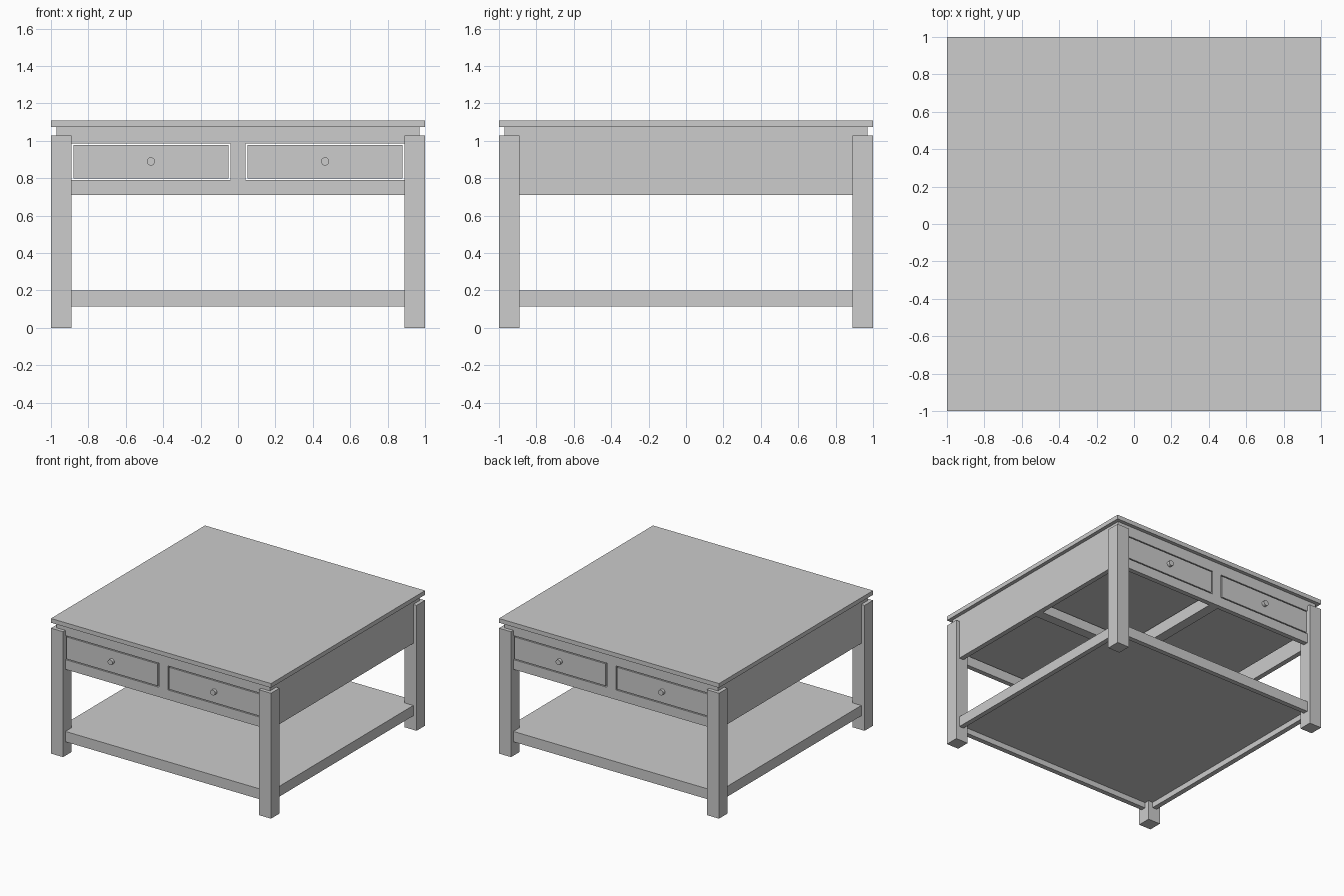
import bpy
import bmesh
import math
from mathutils import Matrix

cube = bpy.data.objects.get("Cube")
if cube:
    bpy.data.objects.remove(cube, do_unlink=True)

# Single painted grey finish
GREY = (0.604, 0.604, 0.604, 1.0)
grey = bpy.data.materials.new("plain_grey")
grey.diffuse_color = GREY
grey.use_nodes = True
grey.node_tree.nodes["Principled BSDF"].inputs["Base Color"].default_value = GREY


def finish(name, bm):
    mesh = bpy.data.meshes.new(name)
    bm.to_mesh(mesh)
    bm.free()
    mesh.materials.append(grey)
    obj = bpy.data.objects.new(name, mesh)
    bpy.context.scene.collection.objects.link(obj)
    return obj


def box(name, x, y, z):
    """Box from (low, high) ranges on each axis."""
    bm = bmesh.new()
    spans = [sorted(r) for r in (x, y, z)]
    size = [b - a for a, b in spans]
    mid = [(a + b) / 2 for a, b in spans]
    bmesh.ops.create_cube(bm, size=1.0, matrix=Matrix.Translation(mid) @ Matrix.Diagonal((*size, 1)))
    return finish(name, bm)


def knob(name, x, y, z, radius, depth):
    bm = bmesh.new()
    turn = Matrix.Translation((x, y, z)) @ Matrix.Rotation(math.pi / 2, 4, 'X')
    bmesh.ops.create_cone(bm, cap_ends=True, segments=24, radius1=radius,
                          radius2=radius, depth=depth, matrix=turn)
    for face in bm.faces:
        face.smooth = len(face.verts) == 4
    for edge in bm.edges:
        edge.smooth = all(len(f.verts) == 4 for f in edge.link_faces)
    return finish(name, bm)


BODY = 0.97      # outer face of the body
INNER = 0.93     # inner face of the side panels and rails
LEG_IN = 0.89    # inner face of the legs
BOTTOM, TOP = 0.71, 1.075
SHELF = (0.115, 0.2)
OPENING = (0.79, 0.987)

# Table top
box("table_top", (-1, 1), (-1, 1), (TOP, 1.11))

SIDES = ((-1, "right"), (1, "left"))
ENDS = ((-1, "front"), (1, "back"))

# Legs
for sx, side in SIDES:
    for sy, end in ENDS:
        box(f"{end}_{side}_leg", (sx * LEG_IN, sx), (sy * LEG_IN, sy), (0, 1.03))

# Solid side panels and side shelf rails
for sx, side in SIDES:
    box(f"{side}_side_panel", (sx * INNER, sx * BODY), (-BODY, BODY), (BOTTOM, TOP))
    box(f"{side}_shelf_rail", (sx * INNER, sx * BODY), (-INNER, INNER), SHELF)

# Drawer frame and shelf rail on front and back
for sy, end in ENDS:
    depth = (sy * INNER, sy * BODY)
    box(f"{end}_upper_rail", (-INNER, INNER), depth, (OPENING[1], TOP))
    box(f"{end}_lower_rail", (-INNER, INNER), depth, (BOTTOM, OPENING[0]))
    box(f"{end}_shelf_rail", (-BODY, BODY), depth, SHELF)

# Inner dividers crossing under the drawers
box("centre_divider", (-0.041, 0.041), (-BODY, BODY), (BOTTOM, TOP))
box("cross_beam", (-INNER, INNER), (-0.04, 0.04), (BOTTOM, OPENING[0]))

# Drawers with knobs, a thin gap all round
for sy, end in ENDS:
    for sx, side in SIDES:
        box(f"{end}_{side}_drawer", (sx * 0.052, sx * 0.88),
            (sy * 0.01, sy * BODY), (0.798, 0.979))
        knob(f"{end}_{side}_knob", sx * 0.466, sy * 0.98, 0.89, 0.022, 0.03)

# Shelf board, recessed above the lower edge of its rails
box("shelf_board", (-INNER, INNER), (-INNER, INNER), (0.16, SHELF[1]))
